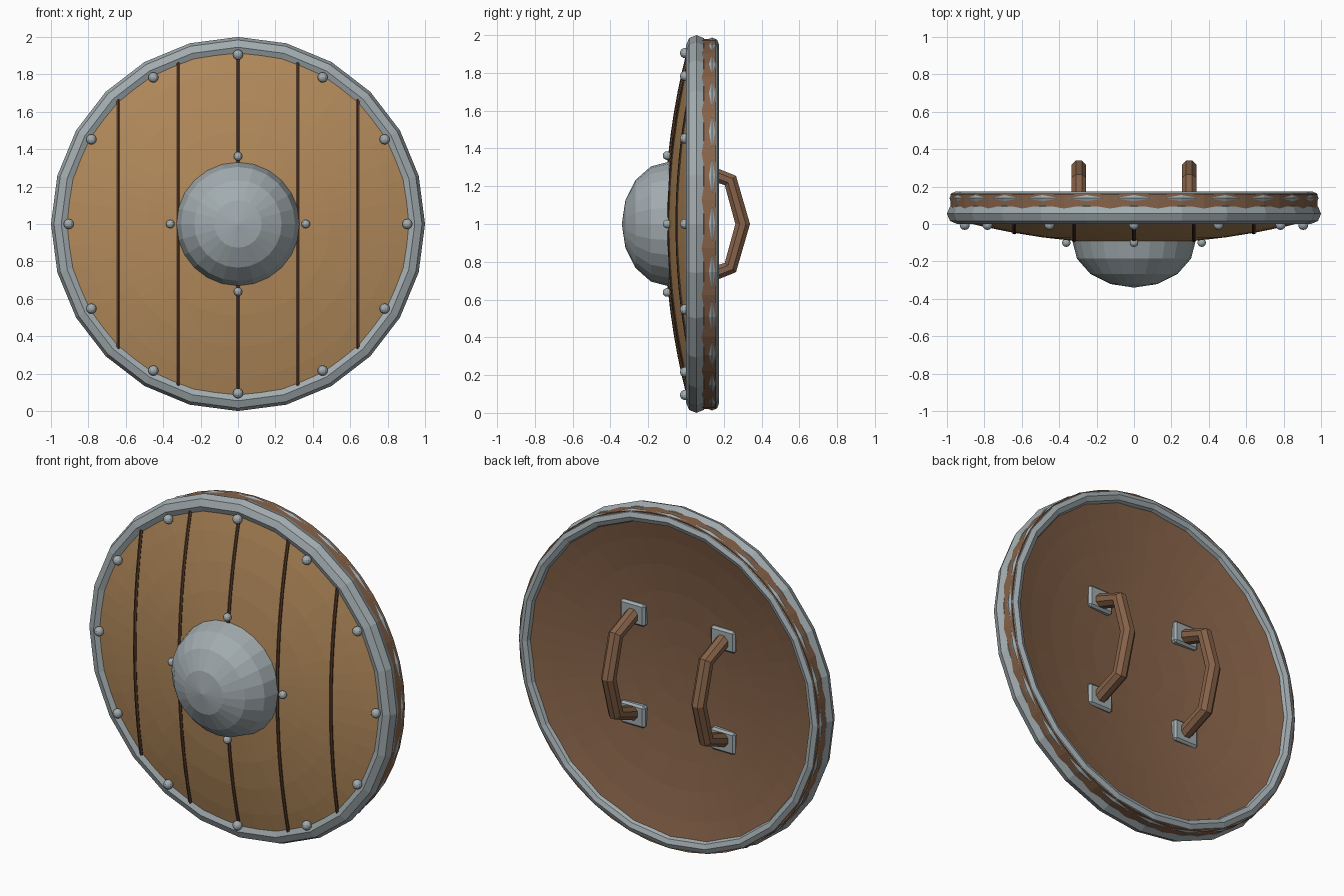
import bpy, bmesh, math
from mathutils import Vector, Matrix

if "Cube" in bpy.data.objects:
    bpy.data.objects.remove(bpy.data.objects["Cube"])


def material(name, rgb, rough=0.6):
    m = bpy.data.materials.new(name)
    m.use_nodes = True
    m.diffuse_color = (*rgb, 1)
    bsdf = next(n for n in m.node_tree.nodes if n.type == "BSDF_PRINCIPLED")
    bsdf.inputs["Base Color"].default_value = (*rgb, 1)
    bsdf.inputs["Roughness"].default_value = rough
    return m


LIGHT_WOOD = material("light_wood", (0.45, 0.255, 0.105))
DARK_WOOD = material("dark_wood", (0.24, 0.123, 0.066))
GROOVE = material("groove_brown", (0.085, 0.041, 0.021))
STEEL = material("steel_grey", (0.36, 0.41, 0.43))

CENTRE = Vector((0, 0, 1))


def finish(name, bm, *mats):
    bmesh.ops.recalc_face_normals(bm, faces=bm.faces)
    mesh = bpy.data.meshes.new(name)
    bm.to_mesh(mesh)
    bm.free()
    for m in mats:
        mesh.materials.append(m)
    obj = bpy.data.objects.new(name, mesh)
    obj.location = CENTRE
    bpy.context.collection.objects.link(obj)
    return obj


def lathe(profile, sides, closed=False):
    """Spin (radius, y) points around the y axis."""
    bm = bmesh.new()
    verts = [bm.verts.new((r, y, 0)) for r, y in profile]
    pairs = list(zip(verts, verts[1:]))
    if closed:
        pairs.append((verts[-1], verts[0]))
    edges = [bm.edges.new(p) for p in pairs]
    bmesh.ops.spin(bm, geom=verts + edges, axis=(0, 1, 0), cent=(0, 0, 0),
                   angle=math.tau, steps=sides, use_merge=True)
    bmesh.ops.remove_doubles(bm, verts=bm.verts, dist=1e-4)
    return bm


def front_y(r):
    return -0.105 + 0.14 * r * r


def back_y(r):
    return 0.04 + 0.125 * r * r


def sweep(points, radius, sides):
    """Tube through points lying in a plane of constant x."""
    bm = bmesh.new()
    rings = []
    for i, p in enumerate(points):
        t = points[min(i + 1, len(points) - 1)] - points[max(i - 1, 0)]
        side = Vector((1, 0, 0))
        up = t.normalized().cross(side)
        angles = [math.tau * (k + 0.5) / sides for k in range(sides)]
        rings.append([bm.verts.new(p + radius * (side * math.cos(a) + up * math.sin(a)))
                      for a in angles])
    for a, b in zip(rings, rings[1:]):
        for k in range(sides):
            n = (k + 1) % sides
            bm.faces.new((a[k], a[n], b[n], b[k]))
    bm.faces.new(rings[0])
    bm.faces.new(rings[-1])
    return bm


# Domed wooden body: light front, dark sides and hollow back
radii = [0.98 * i / 6 for i in range(7)]
profile = [(r, front_y(r)) for r in radii] + [(r, back_y(r)) for r in reversed(radii)]
body = finish("shield_body", lathe(profile, 48), LIGHT_WOOD, DARK_WOOD)
for face in body.data.polygons:
    face.material_index = 0 if face.normal.y < -0.5 else 1


# Metal rims
def rim(name, major, minor, y):
    ring = [(major + minor * math.cos(math.tau * k / 8),
             y + minor * math.sin(math.tau * k / 8)) for k in range(8)]
    finish(name, lathe(ring, 24, closed=True), STEEL)


rim("front_rim", 0.945, 0.055, 0.055)
rim("back_rim", 0.95, 0.037, 0.138)

# Central boss
dome = [(0.33 * math.sin(math.pi * k / 8), -0.09 - 0.25 * math.cos(math.pi * k / 8))
        for k in range(5)]
finish("boss", lathe(dome + [(0.33, -0.05)], 24), STEEL)

# Dark seams between the planks, following the dome
for i in range(-2, 3):
    x = 0.32 * i
    half = math.sqrt(0.93 ** 2 - x * x)
    bm = bmesh.new()
    rings = []
    for k in range(17):
        z = half * (k / 8 - 1)
        y = front_y(math.hypot(x, z))
        rings.append([bm.verts.new((x + dx, y + dy, z)) for dx, dy in
                      ((-0.01, 0.02), (-0.01, -0.004), (0, -0.008), (0.01, -0.004), (0.01, 0.02))])
    for a, b in zip(rings, rings[1:]):
        for k in range(5):
            n = (k + 1) % 5
            bm.faces.new((a[k], a[n], b[n], b[k]))
    bm.faces.new(rings[0])
    bm.faces.new(rings[-1])
    finish(f"plank_seam_{i + 3}", bm, GROOVE)


# Rivets around the rim and the boss
def rivets(name, count, ring_radius, y, size):
    bm = bmesh.new()
    for k in range(count):
        a = math.tau * k / count
        spot = Vector((ring_radius * math.cos(a), y, ring_radius * math.sin(a)))
        bmesh.ops.create_uvsphere(bm, u_segments=12, v_segments=8, radius=size,
                                  matrix=Matrix.Translation(spot))
    finish(name, bm, STEEL)


rivets("rim_rivets", 12, 0.905, -0.005, 0.027)
rivets("boss_rivets", 4, 0.362, -0.1, 0.023)

# Two bent grips with bevelled mounting plates
for side, x in (("left", 0.295), ("right", -0.295)):
    path = [Vector((x, y, z)) for y, z in
            ((0.05, 0.3), (0.235, 0.23), (0.3, 0), (0.235, -0.23), (0.05, -0.3))]
    finish(f"{side}_grip", sweep(path, 0.042, 8), DARK_WOOD)
    for end, z in (("upper", 0.3), ("lower", -0.3)):
        bm = bmesh.new()
        bmesh.ops.create_cube(bm, size=1, matrix=Matrix.Translation((x, 0.06, z))
                              @ Matrix.Diagonal((0.16, 0.05, 0.13, 1)))
        bmesh.ops.bevel(bm, geom=bm.edges[:], offset=0.012, segments=1, affect="EDGES")
        finish(f"{side}_{end}_plate", bm, STEEL)
